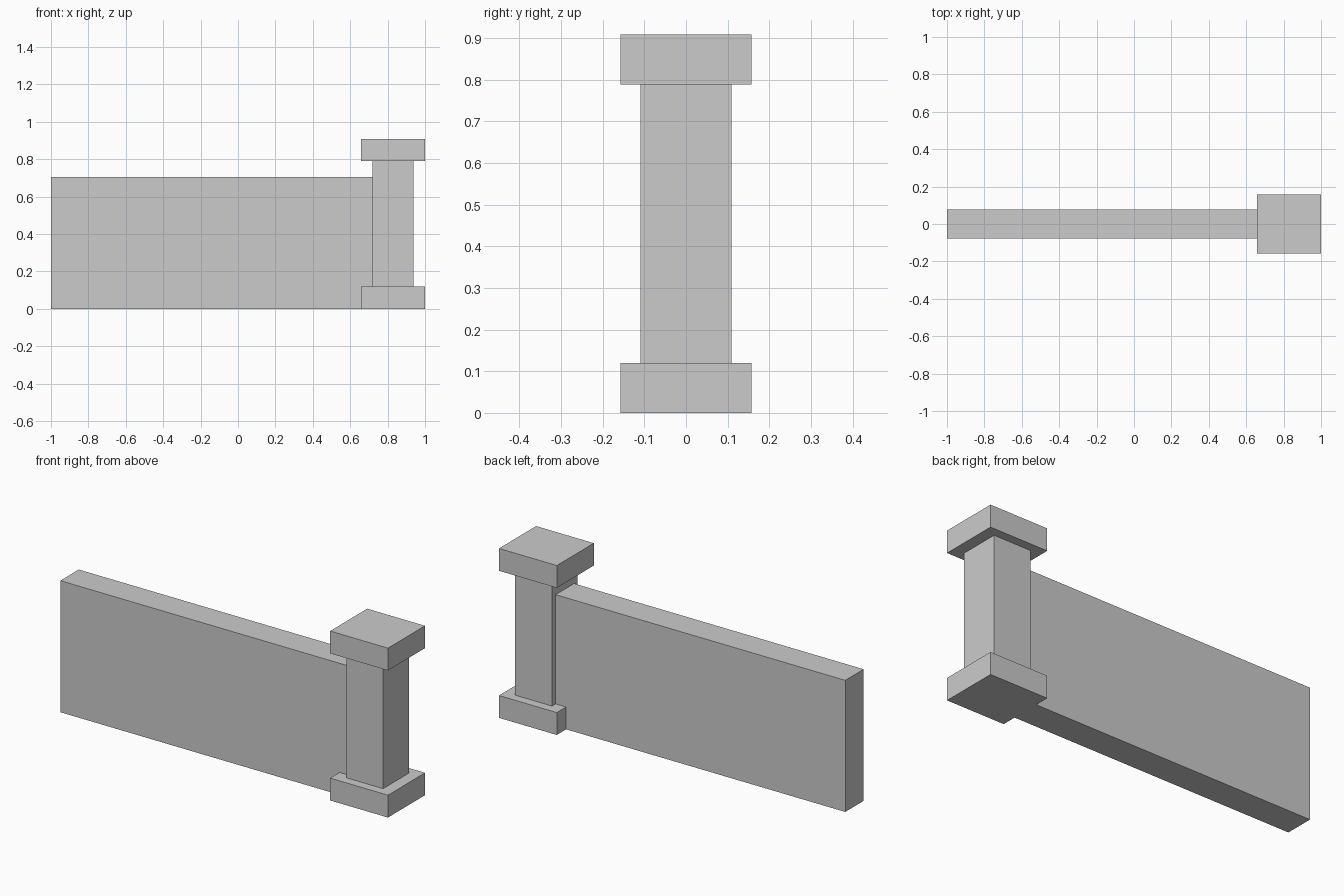
import bpy

if "Cube" in bpy.data.objects:
    bpy.data.objects.remove(bpy.data.objects["Cube"])


def box(name, x, y, z):
    """Axis-aligned box from (min, max) ranges."""
    bpy.ops.mesh.primitive_cube_add(
        size=1, location=[(a + b) / 2 for a, b in (x, y, z)])
    ob = bpy.context.object
    ob.name = name
    ob.scale = [b - a for a, b in (x, y, z)]
    bpy.ops.object.transform_apply(location=False, rotation=False, scale=True)
    return ob


# Long low wall, running into the pillar
box("wall", (-1.0, 0.73), (-0.078, 0.078), (0, 0.706))

# Pillar: shaft between matching base and cap slabs
box("pillar_shaft", (0.719, 0.938), (-0.109, 0.109), (0.12, 0.79))
for name, z0 in (("pillar_base", 0.0), ("pillar_cap", 0.789)):
    box(name, (0.657, 1.0), (-0.157, 0.157), (z0, z0 + 0.12))
